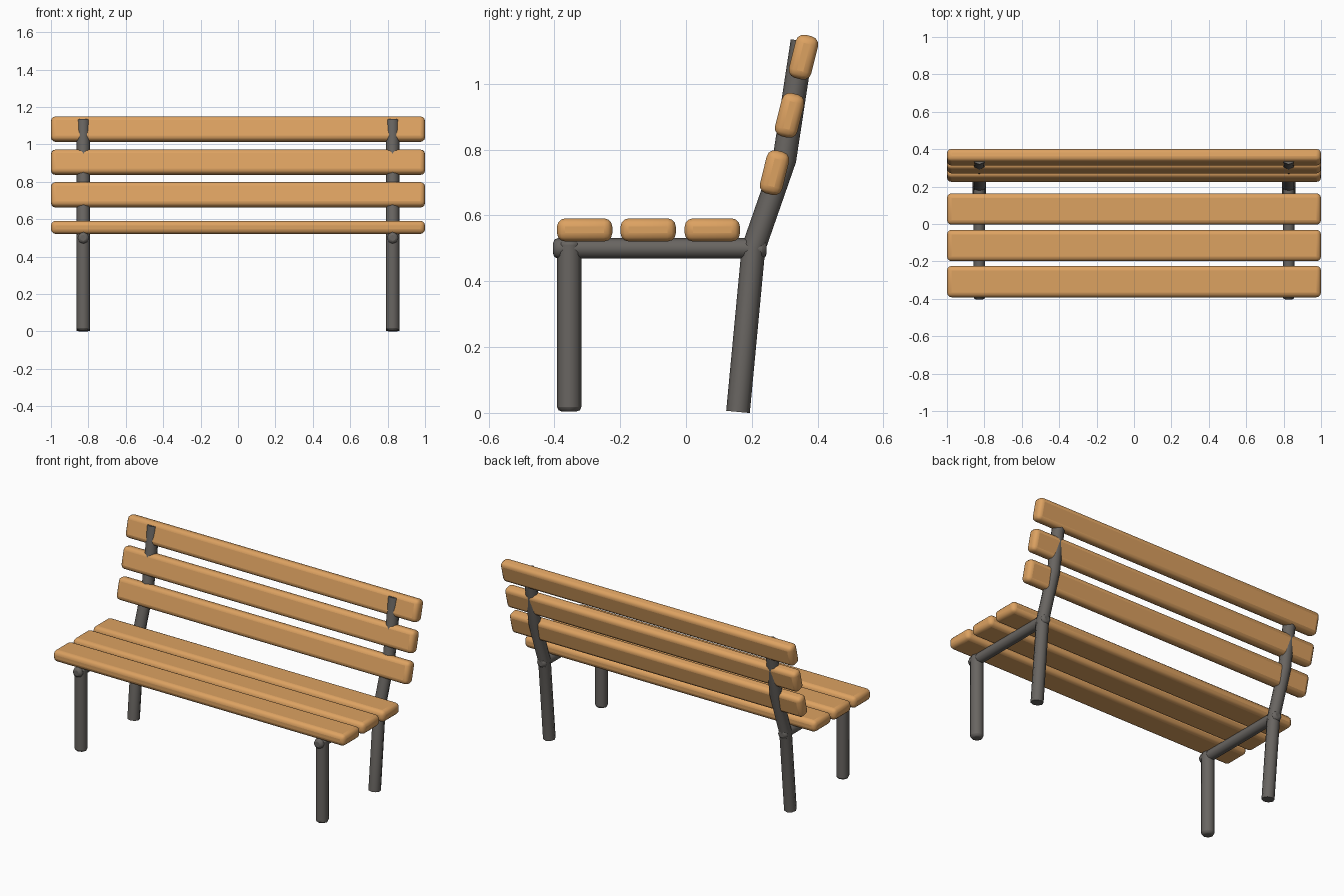
import bpy, bmesh, math
from mathutils import Vector, Matrix

if "Cube" in bpy.data.objects:
    bpy.data.objects.remove(bpy.data.objects["Cube"])

wood = bpy.data.materials.new("wood")
wood.diffuse_color = (0.72, 0.36, 0.12, 1)
wood.use_nodes = True
wood.node_tree.nodes["Principled BSDF"].inputs["Base Color"].default_value = wood.diffuse_color
metal = bpy.data.materials.new("metal")
metal.diffuse_color = (0.14, 0.13, 0.12, 1)
metal.use_nodes = True
metal.node_tree.nodes["Principled BSDF"].inputs["Base Color"].default_value = metal.diffuse_color
POST_X = 0.827


def finish(name, bm, mat, bevel=0, segments=2):
    bmesh.ops.recalc_face_normals(bm, faces=bm.faces)
    me = bpy.data.meshes.new(name)
    bm.to_mesh(me)
    bm.free()
    ob = bpy.data.objects.new(name, me)
    bpy.context.collection.objects.link(ob)
    me.materials.append(mat)
    if bevel:
        m = ob.modifiers.new("bevel", 'BEVEL')
        m.width, m.segments = bevel, segments
        m.limit_method, m.angle_limit = 'ANGLE', math.radians(50)
    bpy.context.view_layer.objects.active = ob
    ob.select_set(True)
    bpy.ops.object.shade_smooth_by_angle(angle=math.radians(50))
    ob.select_set(False)
    return ob


def slat(name, y, z, depth, height, tilt=0):
    bm = bmesh.new()
    bmesh.ops.create_cube(bm, size=1)
    bmesh.ops.scale(bm, vec=(2, depth, height), verts=bm.verts)
    ob = finish(name, bm, wood, 0.025, 3)
    ob.location = (0, y, z)
    ob.rotation_euler.x = -math.radians(tilt)


def tube(name, x, path, r, bevel=0, sides=8):
    # sweep a polygon along a (y, z) path, mitred at the bends
    bm = bmesh.new()
    pts = [Vector((x, y, z)) for y, z in path]
    dirs = [(b - a).normalized() for a, b in zip(pts, pts[1:])]
    side = Vector((1, 0, 0))
    rings = []
    for i, p in enumerate(pts):
        a, b = dirs[max(i - 1, 0)], dirs[min(i, len(dirs) - 1)]
        up = side.cross((a + b).normalized())
        stretch = 1 / math.cos(a.angle(b) / 2)
        ring = []
        for k in range(sides):
            t = 2 * math.pi * k / sides
            ring.append(bm.verts.new(p + side * r * math.cos(t) + up * r * stretch * math.sin(t)))
        rings.append(ring)
    for lo, hi in zip(rings, rings[1:]):
        for k in range(sides):
            n = (k + 1) % sides
            bm.faces.new((lo[k], lo[n], hi[n], hi[k]))
    bm.faces.new(rings[0])
    bm.faces.new(rings[-1])
    finish(name, bm, metal, bevel)


# seat slats
for i, y in enumerate((-0.308, -0.115, 0.08)):
    slat(f"seat_slat_{i + 1}", y, 0.556, 0.168, 0.07)

# back slats
for i, (y, z) in enumerate(((0.269, 0.730), (0.315, 0.904), (0.357, 1.081))):
    slat(f"back_slat_{i + 1}", y, z, 0.07, 0.135, 14)

# metal side frames
for label, x in (("left", -POST_X), ("right", POST_X)):
    tube(f"front_leg_{label}", x, [(-0.355, 0.004), (-0.355, 0.525)], 0.037, 0.014)
    tube(f"seat_rail_{label}", x, [(-0.404, 0.5), (0.245, 0.5)], 0.031, 0.014)
    tube(f"back_post_{label}", x,
         [(0.158, 0.003), (0.205, 0.5), (0.299, 0.77), (0.354, 1.13)], 0.036)
